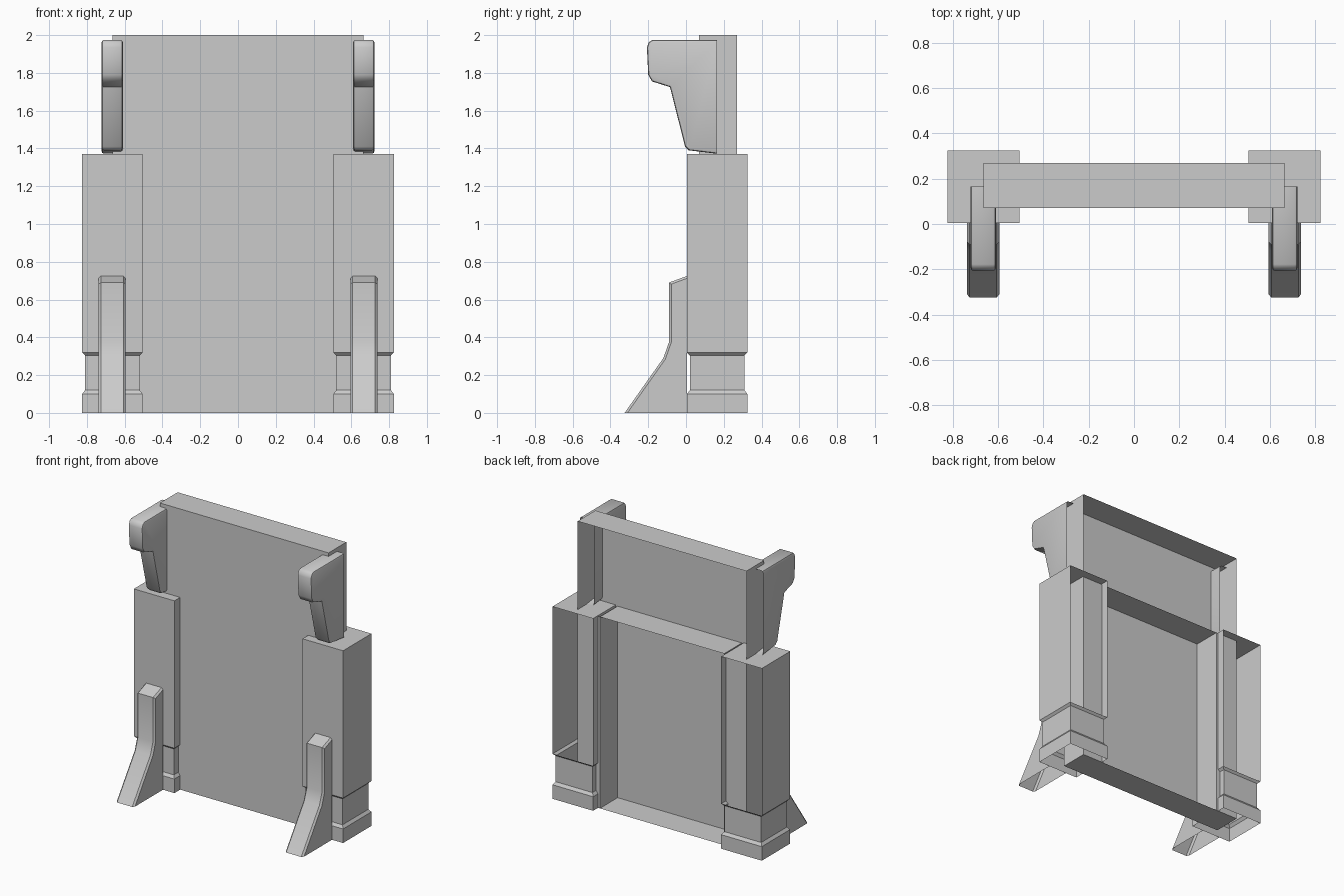
import bpy, bmesh

if "Cube" in bpy.data.objects:
    bpy.data.objects.remove(bpy.data.objects["Cube"])


def finish(bm, name, mirror=False, smooth=False, recalc=True):
    """Turn a bmesh into a named object, optionally mirrored across x."""
    if recalc:
        bmesh.ops.recalc_face_normals(bm, faces=bm.faces)
    me = bpy.data.meshes.new(name)
    bm.to_mesh(me)
    bm.free()
    ob = bpy.data.objects.new(name, me)
    bpy.context.collection.objects.link(ob)
    if mirror:
        m = ob.modifiers.new("Mirror", 'MIRROR')
        m.use_axis[0] = True
        m.use_mirror_merge = False
    if smooth:
        bpy.ops.object.select_all(action='DESELECT')
        ob.select_set(True)
        bpy.context.view_layer.objects.active = ob
        bpy.ops.object.shade_smooth_by_angle(angle=0.7)
    return ob


def face(bm, pts):
    return bm.faces.new([bm.verts.new(p) for p in pts])


def open_bracket(name, x0, x1, profile, rim, width, segments):
    """Side profile (y, z) spanned from x0 to x1; only the first `rim`
    profile edges get a face, the rest stay open. Rim edges are bevelled."""
    bm = bmesh.new()
    a = [bm.verts.new((x0, y, z)) for y, z in profile]
    b = [bm.verts.new((x1, y, z)) for y, z in profile]
    sides = {bm.faces.new(a), bm.faces.new(b[::-1])}
    for i in range(rim):
        bm.faces.new((a[i + 1], a[i], b[i], b[i + 1]))
    edges = [e for e in bm.edges
             if len(e.link_faces) == 2 and sides & set(e.link_faces)]
    bmesh.ops.recalc_face_normals(bm, faces=bm.faces)
    bmesh.ops.bevel(bm, geom=edges, offset=width, segments=segments,
                    profile=0.5, affect='EDGES')
    return finish(bm, name, mirror=True, smooth=True)


# Main panel: box shell, open at the back
PX, PF, PB, TOP = 0.665, 0.07, 0.27, 2.0
SHELF, RX = 1.365, 0.49
bm = bmesh.new()
bmesh.ops.create_cube(bm, size=1)
for v in bm.verts:
    v.co = (v.co.x * 2 * PX, PF if v.co.y < 0 else PB, TOP if v.co.z > 0 else 0)
back = [f for f in bm.faces if f.normal.y > 0.9]
bmesh.ops.delete(bm, geom=back, context='FACES_ONLY')
finish(bm, "panel_shell")

# Shelf dividing the open back
bm = bmesh.new()
face(bm, [(-RX, PF, SHELF), (RX, PF, SHELF), (RX, PB, SHELF), (-RX, PB, SHELF)])
finish(bm, "panel_shelf", recalc=False)

# Recess side walls and rear strips hidden between the pillars
bm = bmesh.new()
face(bm, [(RX, PF, 0), (RX, PF, SHELF), (RX, PB, SHELF), (RX, PB, 0)])
face(bm, [(PX, PB, 0), (RX, PB, 0), (RX, PB, SHELF), (PX, PB, SHELF)])
finish(bm, "recess_lining", mirror=True, recalc=False)

# Pillars: stacked square rings with a necked base, upper back left open
CX, CY = 0.665, 0.165
rings = [(0.16, 0), (0.16, 0.10), (0.145, 0.12), (0.145, 0.305),
         (0.16, 0.32), (0.16, 1.37)]
bm = bmesh.new()
loops = [[bm.verts.new((CX + sx * h, CY + sy * h, z))
          for sx, sy in ((-1, -1), (1, -1), (1, 1), (-1, 1))] for h, z in rings]
for n, (lo, hi) in enumerate(zip(loops, loops[1:])):
    for i in range(4):
        if n == len(loops) - 2 and i == 2:
            continue
        j = (i + 1) % 4
        bm.faces.new((lo[i], lo[j], hi[j], hi[i]))
bm.faces.new(loops[-1])
finish(bm, "pillar", mirror=True, recalc=False)

# Front feet: sloping buttresses, open underneath and at the back
foot = [(-0.325, 0), (-0.12, 0.29), (-0.09, 0.375), (-0.09, 0.69),
        (0.005, 0.725), (0.005, 0)]
open_bracket("buttress_foot", 0.595, 0.738, foot, 4, 0.012, 1)

# Upper hooks: rounded brackets running through the panel front
hook = [(0.165, 1.975), (-0.178, 1.975), (-0.197, 1.962), (-0.207, 1.935),
        (-0.20, 1.79), (-0.18, 1.755), (-0.085, 1.725), (-0.005, 1.41),
        (0.015, 1.39), (0.165, 1.372)]
open_bracket("upper_hook", 0.61, 0.722, hook, 9, 0.013, 2)
